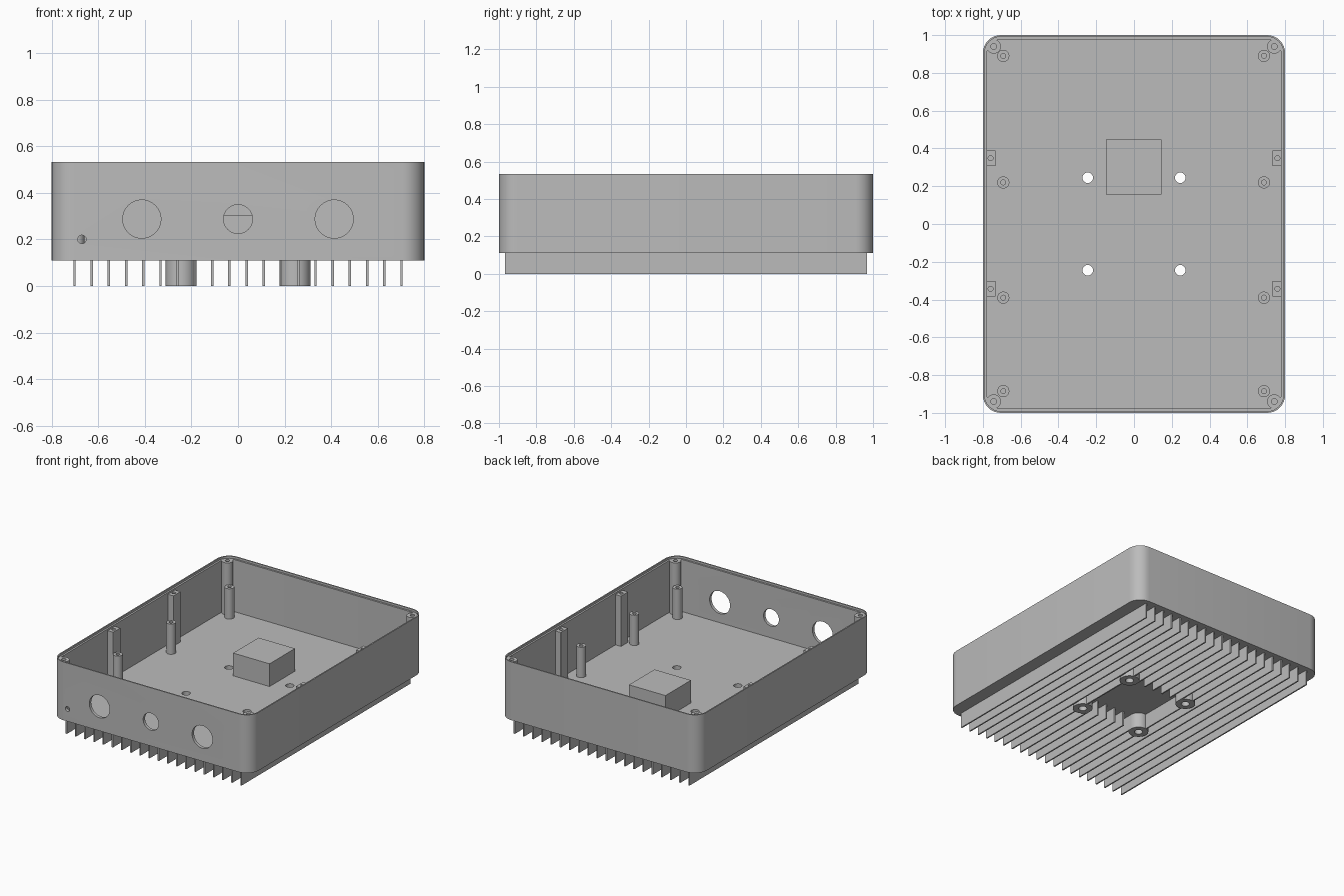
import bpy, bmesh, math
from mathutils import Matrix, Vector

cube = bpy.data.objects.get("Cube")
if cube:
    bpy.data.objects.remove(cube, do_unlink=True)

grey = bpy.data.materials.new("cast_grey")
grey.use_nodes = True
grey.diffuse_color = (0.5, 0.5, 0.5, 1)
grey.node_tree.nodes["Principled BSDF"].inputs["Base Color"].default_value = (0.5, 0.5, 0.5, 1)

BASE, FLOOR, STEP, RIM = 0.11, 0.14, 0.518, 0.533
ARC = 8


def make_object(name, bm, smooth=True):
    bmesh.ops.remove_doubles(bm, verts=bm.verts, dist=1e-5)
    bmesh.ops.recalc_face_normals(bm, faces=bm.faces)
    mesh = bpy.data.meshes.new(name)
    bm.to_mesh(mesh)
    bm.free()
    mesh.materials.append(grey)
    obj = bpy.data.objects.new(name, mesh)
    bpy.context.collection.objects.link(obj)
    if smooth:
        shade(obj)
    return obj


def activate(obj):
    bpy.ops.object.select_all(action="DESELECT")
    obj.select_set(True)
    bpy.context.view_layer.objects.active = obj


def shade(obj):
    activate(obj)
    bpy.ops.object.shade_smooth_by_angle(angle=math.radians(30))


def ring(bm, hx, hy, r, z, center):
    """Rounded rectangle loop; a circle when hx == hy == r."""
    verts = []
    for k, (sx, sy) in enumerate([(1, 1), (-1, 1), (-1, -1), (1, -1)]):
        for i in range(ARC + 1):
            a = (k + i / ARC) * math.pi / 2
            verts.append(bm.verts.new((center[0] + sx * (hx - r) + r * math.cos(a),
                                       center[1] + sy * (hy - r) + r * math.sin(a), z)))
    return verts


def stack(bm, sections, center=(0, 0), closed=False):
    """Skin a list of (hx, hy, r, z) loops, capped or joined end to start."""
    rings = [ring(bm, *s, center) for s in sections]
    n = len(rings[0])
    pairs = list(zip(rings, rings[1:]))
    if closed:
        pairs.append((rings[-1], rings[0]))
    else:
        bm.faces.new(rings[0])
        bm.faces.new(rings[-1])
    for a, b in pairs:
        for i in range(n):
            j = (i + 1) % n
            bm.faces.new((a[i], a[j], b[j], b[i]))


def disc(r, z):
    return (r, r, r, z)


def box(bm, lo, hi):
    lo, hi = Vector(lo), Vector(hi)
    m = Matrix.Translation((lo + hi) / 2) @ Matrix.Diagonal((*(hi - lo), 1))
    bmesh.ops.create_cube(bm, size=1, matrix=m)


def inset(d, z):
    return (0.8 - d, 1 - d, 0.095 - d, z)


# Open tray with a stepped rim
bm = bmesh.new()
stack(bm, [inset(0, BASE), inset(0, RIM), inset(0.009, RIM), inset(0.009, STEP),
           inset(0.022, STEP), inset(0.022, FLOOR)])
tray = make_object("enclosure_tray", bm, smooth=False)

# Cutter for front openings and floor mounting holes
MOUNTS = [(sx * 0.245, sy * 0.245) for sx in (-1, 1) for sy in (-1, 1)]
bm = bmesh.new()
for x, z, r in [(-0.413, 0.287, 0.082), (0, 0.287, 0.062), (0.413, 0.287, 0.082), (-0.67, 0.2, 0.018)]:
    m = Matrix.Translation((x, -0.99, z)) @ Matrix.Rotation(math.pi / 2, 4, "X")
    bmesh.ops.create_cone(bm, cap_ends=True, segments=40, radius1=r, radius2=r, depth=0.06, matrix=m)
for x, y in MOUNTS:
    bmesh.ops.create_cone(bm, cap_ends=True, segments=32, radius1=0.028, radius2=0.028,
                          depth=0.1, matrix=Matrix.Translation((x, y, BASE)))
cutter = make_object("hole_cutter", bm, smooth=False)
cutter.hide_render = True
mod = tray.modifiers.new("holes", "BOOLEAN")
mod.operation, mod.solver, mod.object = "DIFFERENCE", "EXACT", cutter
activate(tray)
bpy.ops.object.modifier_apply(modifier=mod.name)
bpy.data.objects.remove(cutter, do_unlink=True)
shade(tray)


def post_set(name, points, outer, top, hole, depth):
    """Posts standing on the floor, each with a blind screw hole."""
    bm = bmesh.new()
    for p in points:
        stack(bm, [(*outer, FLOOR - 0.01), (*outer, top), disc(hole, top), disc(hole, top - depth)], p)
    return make_object(name, bm)


# Lid screw posts, circuit board standoffs and wall posts
post_set("corner_posts", [(sx * 0.743, sy * 0.94) for sx in (-1, 1) for sy in (-1, 1)],
         (0.038, 0.038, 0.038), STEP, 0.015, 0.1)
post_set("board_standoffs", [(x, y) for x in (-0.692, 0.688) for y in (-0.885, -0.39, 0.22, 0.89)],
         (0.032, 0.032, 0.032), 0.36, 0.013, 0.08)
post_set("wall_posts", [(sx * 0.759, y) for sx in (-1, 1) for y in (-0.343, 0.348)],
         (0.025, 0.041, 0.001), 0.505, 0.013, 0.08)

# Raised block on the floor
bm = bmesh.new()
box(bm, (-0.148, 0.155, FLOOR - 0.01), (0.145, 0.447, 0.305))
make_object("contact_block", bm, smooth=False)

# Cooling fins, interrupted around the central mounting area
bm = bmesh.new()
FINS, END = 20, 0.968
for i in range(FINS):
    x = -0.702 + 1.404 * i / (FINS - 1)
    if abs(x) < 0.22:
        spans = [(-END, -0.245), (0.245, END)]
    elif abs(x) < 0.3:
        spans = [(-END, -0.285), (-0.205, 0.205), (0.285, END)]
    else:
        spans = [(-END, END)]
    for y0, y1 in spans:
        box(bm, (x - 0.005, y0, 0), (x + 0.005, y1, BASE + 0.005))
make_object("cooling_fins", bm, smooth=False)

# Tubular mounting bosses underneath
bm = bmesh.new()
for p in MOUNTS:
    stack(bm, [disc(0.066, 0), disc(0.066, BASE + 0.005), disc(0.028, BASE + 0.005), disc(0.028, 0)],
          p, closed=True)
make_object("mounting_bosses", bm)
